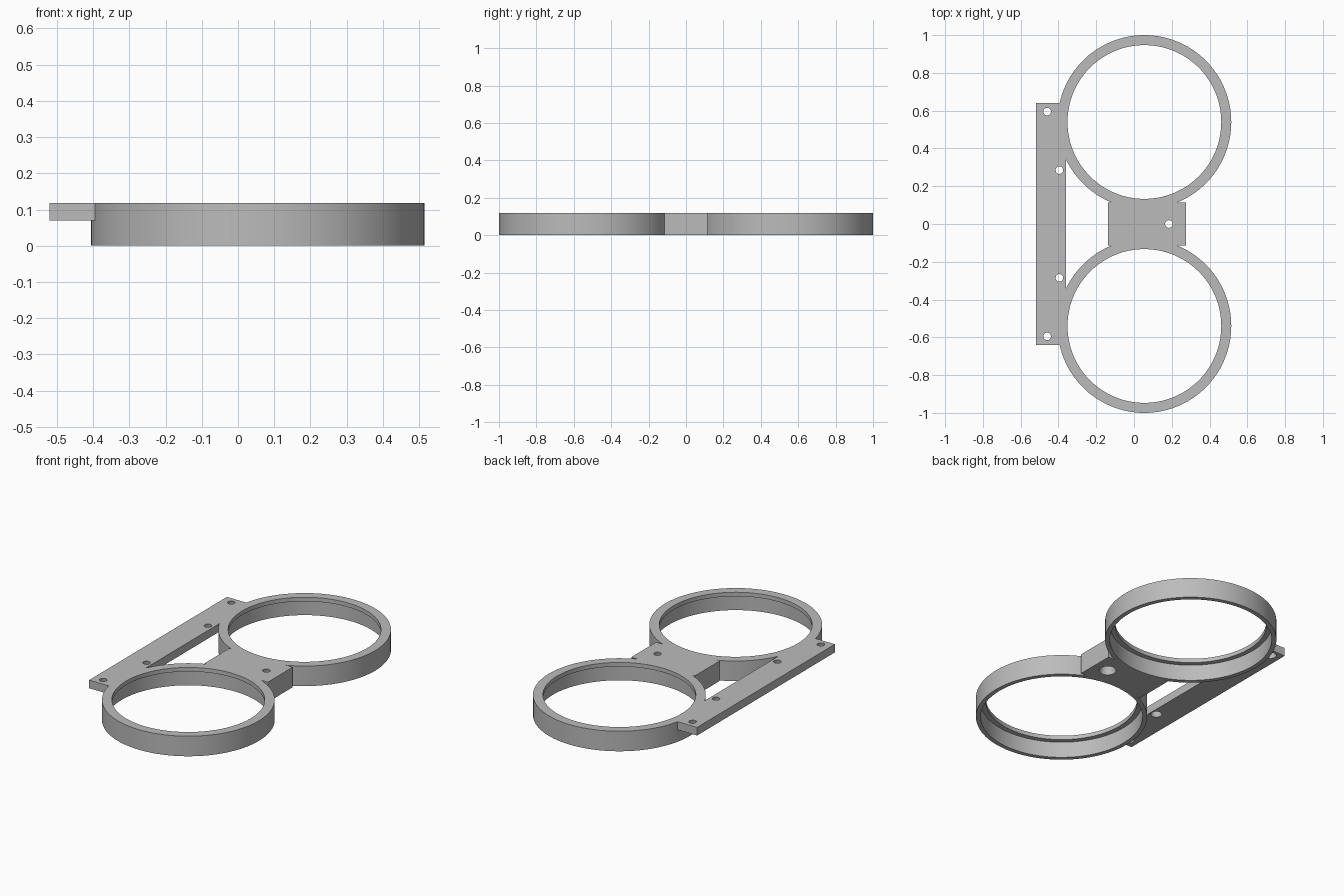
import bpy
from math import radians

cube = bpy.data.objects.get("Cube")
if cube:
    bpy.data.objects.remove(cube, do_unlink=True)

TOP = 0.118
RING_X, RING_Y = 0.055, 0.54
OUTER, LIP, BORE = 0.46, 0.407, 0.435
LIP_DEPTH = 0.024

grey = bpy.data.materials.new("plain grey")
grey.use_nodes = True
grey.diffuse_color = (0.5, 0.5, 0.5, 1)
grey.node_tree.nodes["Principled BSDF"].inputs["Base Color"].default_value = grey.diffuse_color


def finish(name):
    obj = bpy.context.object
    obj.name = name
    obj.data.materials.append(grey)
    return obj


def box(name, x0, x1, y0, y1, z0, z1):
    bpy.ops.mesh.primitive_cube_add(size=1, location=((x0 + x1) / 2, (y0 + y1) / 2, (z0 + z1) / 2))
    bpy.context.object.scale = (x1 - x0, y1 - y0, z1 - z0)
    bpy.ops.object.transform_apply(location=False, rotation=False, scale=True)
    return finish(name)


def tube(name, x, y, z0, z1, r0, r1=None, sides=128):
    bpy.ops.mesh.primitive_cone_add(vertices=sides, radius1=r0, radius2=r0 if r1 is None else r1,
                                    depth=z1 - z0, location=(x, y, (z0 + z1) / 2))
    return finish(name)


def combine(target, tool, operation):
    """Apply a boolean and discard the tool."""
    mod = target.modifiers.new(operation.lower(), "BOOLEAN")
    mod.operation, mod.object, mod.solver = operation, tool, "EXACT"
    bpy.context.view_layer.objects.active = target
    bpy.ops.object.modifier_apply(modifier=mod.name)
    bpy.data.objects.remove(tool, do_unlink=True)


# Central bridge, joined with the two rings and the side mounting plate
frame = box("double_ring_bracket", -0.138, 0.275, -0.115, 0.115, 0, TOP)
for side in (-1, 1):
    combine(frame, tube("ring", RING_X, side * RING_Y, 0, TOP, OUTER), "UNION")
combine(frame, box("mounting_plate", -0.52, -0.36, -0.64, 0.64, 0.07, TOP), "UNION")

# Ring openings: wide bore below, narrow lip at the top
for side in (-1, 1):
    y = side * RING_Y
    combine(frame, tube("bore_cutter", RING_X, y, -0.1, TOP - LIP_DEPTH, BORE), "DIFFERENCE")
    combine(frame, tube("lip_cutter", RING_X, y, 0.05, TOP + 0.1, LIP), "DIFFERENCE")

# Screw holes that widen towards the underside
holes = [(0.185, 0, 0)] + [(x, s * y, 0.07) for x, y in ((-0.46, 0.595), (-0.395, 0.285)) for s in (-1, 1)]
for x, y, bottom in holes:
    low, high = bottom - 0.01, TOP + 0.01
    cutter = tube("screw_hole_cutter", x, y, low, high, 0.02 + 0.22 * (TOP - low), 0.018, 32)
    combine(frame, cutter, "DIFFERENCE")

# Smooth round walls with crisp edges
bpy.ops.object.select_all(action="DESELECT")
frame.select_set(True)
bpy.context.view_layer.objects.active = frame
bpy.ops.object.shade_smooth_by_angle(angle=radians(30))
